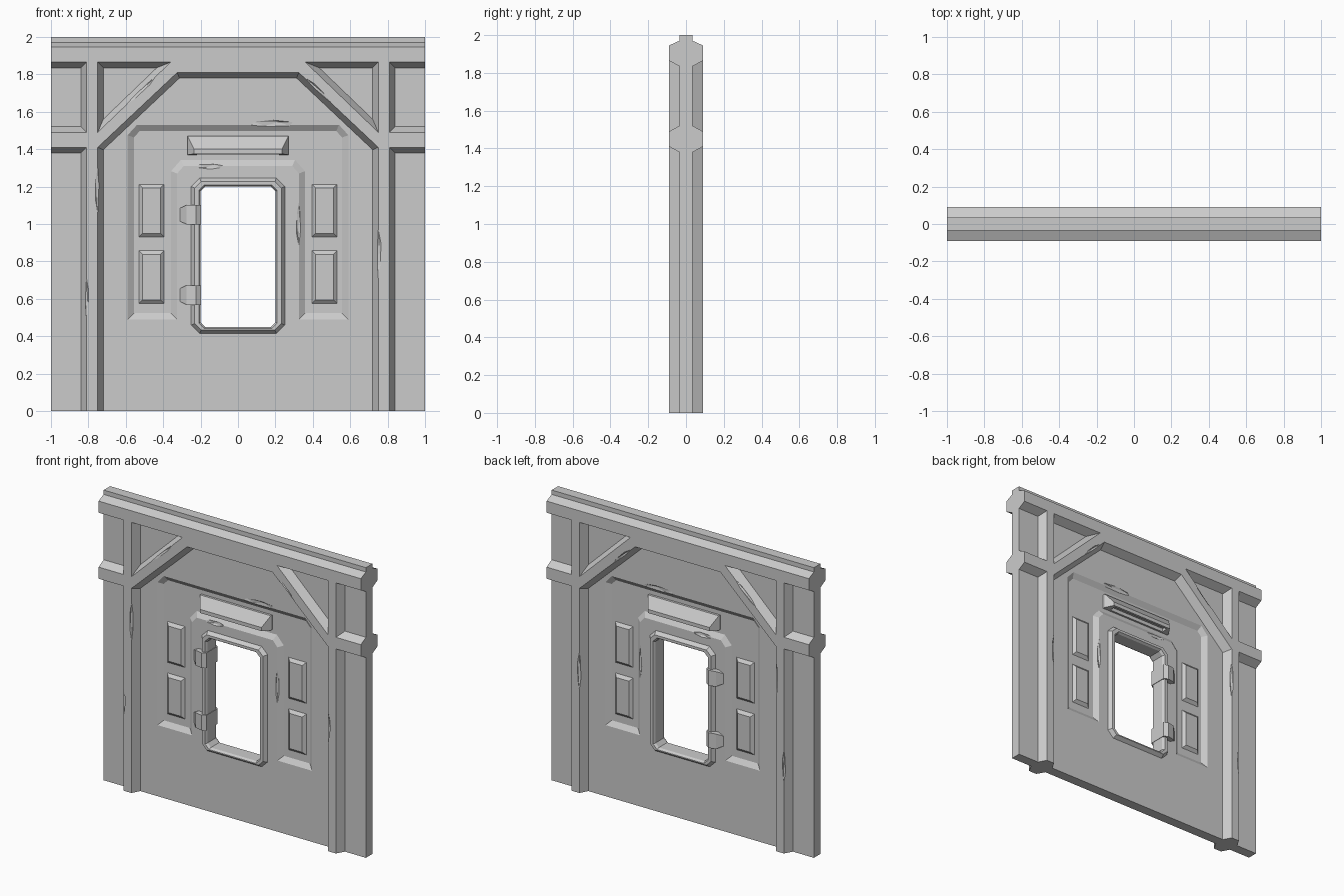
import bpy, bmesh, math
from mathutils import Vector, Matrix

if "Cube" in bpy.data.objects:
    bpy.data.objects.remove(bpy.data.objects["Cube"])

FACE, SLAB, FLOOR = 0.09, 0.035, 0.012   # half depths: beams, wall, recess


def inset(pts, d):
    """Mitred inset of a counter-clockwise (x, z) outline."""
    out = []
    for i, p in enumerate(pts):
        p = Vector(p)
        a = (p - Vector(pts[i - 1])).normalized()
        b = (Vector(pts[(i + 1) % len(pts)]) - p).normalized()
        na, nb = Vector((-a.y, a.x)), Vector((-b.y, b.x))
        out.append(tuple(p + (na + nb) * d / (1 + na.dot(nb))))
    return out


def octagon(x, z0, z1, c):
    return [(-x + c, z0), (x - c, z0), (x, z0 + c), (x, z1 - c),
            (x - c, z1), (-x + c, z1), (-x, z1 - c), (-x, z0 + c)]


def rect(x0, x1, z0, z1):
    return [(x0, z0), (x1, z0), (x1, z1), (x0, z1)]


def flip(pts):
    return [(-x, z) for x, z in reversed(pts)]


def loft(bm, rings):
    """Join rings of 3D points with quads and cap the ends."""
    vs = [[bm.verts.new(p) for p in r] for r in rings]
    n = len(vs[0])
    faces = [bm.faces.new(vs[0]), bm.faces.new(vs[-1])]
    for a, b in zip(vs, vs[1:]):
        for i in range(n):
            j = (i + 1) % n
            faces.append(bm.faces.new((a[i], a[j], b[j], b[i])))
    bmesh.ops.recalc_face_normals(bm, faces=faces)


def layers(bm, steps, s=1):
    """Loft (depth, outline) steps along y; s picks the front or back."""
    loft(bm, [[(x, y * s, z) for x, z in o] for y, o in steps])


def finish(bm, name):
    me = bpy.data.meshes.new(name)
    bm.to_mesh(me)
    bm.free()
    ob = bpy.data.objects.new(name, me)
    bpy.context.collection.objects.link(ob)
    return ob


def cut(ob, cutter, remove=True):
    m = ob.modifiers.new("cut", 'BOOLEAN')
    m.operation, m.object, m.solver = 'DIFFERENCE', cutter, 'EXACT'
    cutter.hide_render = True
    dg = bpy.context.evaluated_depsgraph_get()
    me = bpy.data.meshes.new_from_object(ob.evaluated_get(dg))
    ob.modifiers.clear()
    ob.data = me
    if remove:
        bpy.data.objects.remove(cutter)


# wall block with the stepped top rail
bm = bmesh.new()
prof = [(-FACE, 0), (FACE, 0), (FACE, 1.945), (SLAB, 1.97), (SLAB, 2),
        (-SLAB, 2), (-SLAB, 1.97), (-FACE, 1.945)]
loft(bm, [[(x, y, z) for y, z in prof] for x in (-1, 1)])
wall = finish(bm, "wall")

# tapered pockets leave posts, rails and diagonal braces standing
main = [(-.75, -.1), (.75, -.1), (.75, 1.41), (.325, 1.81), (-.325, 1.81), (-.75, 1.41)]
sides = [rect(.81, 1.1, -.1, 1.41), rect(.81, 1.1, 1.49, 1.865),
         [(.75, 1.49), (.75, 1.865), (.36, 1.865)]]
bm = bmesh.new()
for s in (-1, 1):
    for o in [main] + sides + [flip(p) for p in sides]:
        layers(bm, [(FACE + .02, o), (FACE, o), (SLAB, inset(o, .03))], s)
cut(wall, finish(bm, "pocket_cutter"))

# arch-shaped recess around the window
arch = [(-.59, .49), (-.325, .49), (-.325, 1.27), (-.29, 1.31), (.29, 1.31), (.325, 1.27),
        (.325, .49), (.59, .49), (.59, 1.475), (.54, 1.53), (-.54, 1.53), (-.59, 1.475)]
bm = bmesh.new()
for s in (-1, 1):
    layers(bm, [(SLAB + .02, arch), (SLAB, arch), (FLOOR, inset(arch, .033))], s)
cut(wall, finish(bm, "recess_cutter"))

# chipped edges: x, z, depth, half width, half height, tilt
chips = [(-.75, 1.18, .088, .014, .13, 0), (-.81, .6, .09, .012, .11, 0),
         (.75, .84, .09, .016, .13, 0), (.18, 1.535, .036, .13, .022, 0),
         (-.15, 1.31, .036, .08, .018, 0), (.325, 1.0, .036, .014, .12, 0),
         (-.52, 1.715, .09, .014, .12, -46), (.43, 1.715, .09, .012, .09, 46)]
bm = bmesh.new()
for s in (-1, 1):
    for x, z, y, w, h, tilt in chips:
        mat = (Matrix.Translation((x, y * s, z)) @ Matrix.Rotation(math.radians(-tilt), 4, 'Y')
               @ Matrix.Diagonal((w, .011, h, 1)))
        bmesh.ops.create_icosphere(bm, subdivisions=1, radius=1, matrix=mat)
cut(wall, finish(bm, "chip_cutter"))

# window frame, with the opening cut through frame and wall
bm = bmesh.new()
o = octagon(.25, .415, 1.245, .045)
layers(bm, [(-.06, inset(o, .018)), (-SLAB, o), (SLAB, o), (.06, inset(o, .018))])
frame = finish(bm, "window_frame")
bm = bmesh.new()
h = octagon(.2, .45, 1.2, .025)
wide = inset(h, -.022)
layers(bm, [(-.08, wide), (-.045, h), (.045, h), (.08, wide)])
hole = finish(bm, "opening_cutter")
cut(wall, hole, remove=False)
cut(frame, hole)

# hinges wrapping the left side of the frame
bm = bmesh.new()
for zc in (.62, 1.05):
    loft(bm, [[(x, y, zc - t), (x, y, zc + t), (x, -y, zc + t), (x, -y, zc - t)]
              for x, y, t in ((-.31, .036, .035), (-.275, .068, .052),
                              (-.225, .078, .052), (-.197, .06, .052))])
finish(bm, "hinges")

# raised panels in the recess
bm = bmesh.new()
for s in (-1, 1):
    for z0 in (.575, .93):
        p = rect(.395, .53, z0, z0 + .282)
        for o in (p, flip(p)):
            layers(bm, [(FLOOR - .006, o), (FLOOR, o), (FLOOR + .018, inset(o, .02))], s)
finish(bm, "side_panels")

# hooded lamp over the window, hollow underneath
for s, name in ((-1, "front_lamp"), (1, "back_lamp")):
    bm = bmesh.new()
    layers(bm, [(.006, rect(-.27, .27, 1.37, 1.47)), (.028, rect(-.27, .27, 1.37, 1.47)),
                (.08, rect(-.235, .235, 1.375, 1.40))], s)
    lamp = finish(bm, name)
    bm = bmesh.new()
    layers(bm, [(.025, rect(-.22, .22, 1.35, 1.395)), (.066, rect(-.22, .22, 1.35, 1.39))], s)
    cut(lamp, finish(bm, "lamp_cutter"))
